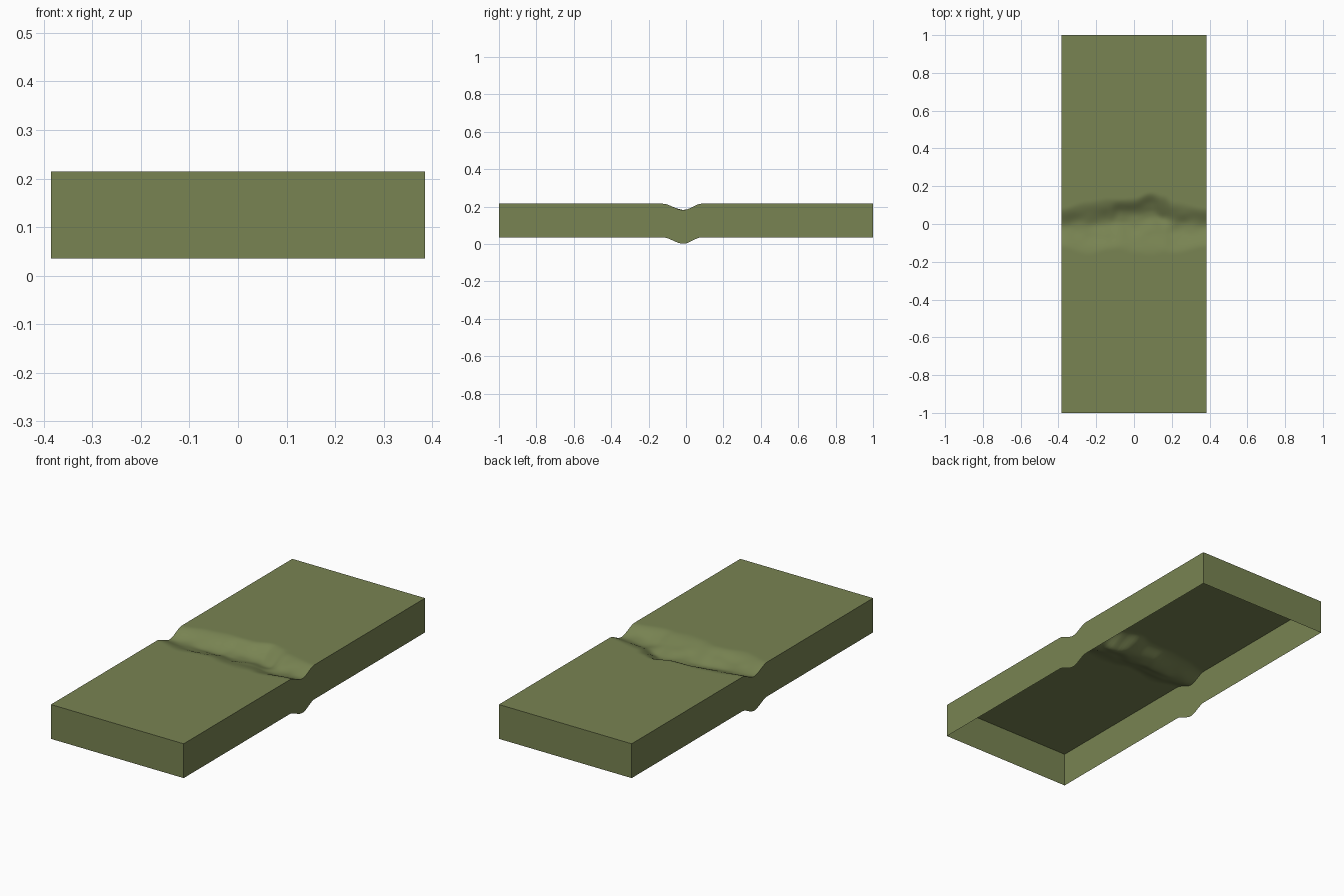
import bpy, bmesh, math
from mathutils import noise, Vector

if "Cube" in bpy.data.objects:
    bpy.data.objects.remove(bpy.data.objects["Cube"])

HALF_W, TOP, WALL = 0.385, 0.215, 0.18

# Groove keys across the slab: x, valley y, south reach, north reach, depth
KEYS = [(-0.385, -0.015, 0.11, 0.10, 0.034), (-0.24, -0.015, 0.15, 0.14, 0.038),
        (-0.13, 0.01, 0.15, 0.13, 0.042), (-0.08, 0.035, 0.17, 0.10, 0.046),
        (0.0, 0.03, 0.19, 0.11, 0.046), (0.09, 0.06, 0.23, 0.11, 0.050),
        (0.16, 0.015, 0.17, 0.14, 0.044), (0.21, -0.02, 0.14, 0.14, 0.040),
        (0.385, -0.015, 0.11, 0.10, 0.034)]


def groove_at(x):
    for a, b in zip(KEYS, KEYS[1:]):
        if x <= b[0] + 1e-6:
            t = (x - a[0]) / (b[0] - a[0])
            t = t * t * (3 - 2 * t)
            return [p + (q - p) * t for p, q in zip(a[1:], b[1:])]


def dip(x, y):
    valley, south, north, depth = groove_at(x)
    d = y - valley
    t = min(1, abs(d) / (north if d > 0 else south))
    f = (1 - t) ** 2 * (1 + 2 * t)
    # lumpy earth, fading out at the side walls
    fade = max(0, 1 - (abs(x) / HALF_W) ** 4)
    lump = noise.noise(Vector((x * 13, y * 16, 2.3))) * 0.010 * fade
    return (depth + lump) * f


# Top sheet: fine rows only around the groove
xs = [-HALF_W + 2 * HALF_W * i / 56 for i in range(57)]
ys = [-1.0] + [-0.2 + 0.4 * j / 44 for j in range(45)] + [1.0]
bm = bmesh.new()
grid = [[bm.verts.new((x, y, TOP - dip(x, y))) for x in xs] for y in ys]
for r0, r1 in zip(grid, grid[1:]):
    for i in range(len(xs) - 1):
        bm.faces.new((r0[i], r0[i + 1], r1[i + 1], r1[i]))

# Open-bottomed skirt, its lower edge following the groove
rim = [e for e in bm.edges if e.is_boundary]
low = bmesh.ops.extrude_edge_only(bm, edges=rim)["geom"]
bmesh.ops.translate(bm, verts=[v for v in low if isinstance(v, bmesh.types.BMVert)],
                    vec=(0, 0, -WALL))
bmesh.ops.recalc_face_normals(bm, faces=bm.faces)
bm.faces.ensure_lookup_table()
if bm.faces[0].normal.z < 0:
    bmesh.ops.reverse_faces(bm, faces=bm.faces)

mesh = bpy.data.meshes.new("grooved_slab")
bm.to_mesh(mesh)
bm.free()
slab = bpy.data.objects.new("grooved_slab", mesh)
bpy.context.collection.objects.link(slab)

# Olive colour
mat = bpy.data.materials.new("olive")
mat.diffuse_color = (0.19, 0.23, 0.085, 1)
mat.use_nodes = True
mat.node_tree.nodes["Principled BSDF"].inputs["Base Color"].default_value = mat.diffuse_color
mesh.materials.append(mat)

bpy.context.view_layer.objects.active = slab
slab.select_set(True)
bpy.ops.object.shade_smooth_by_angle(angle=math.radians(40))
